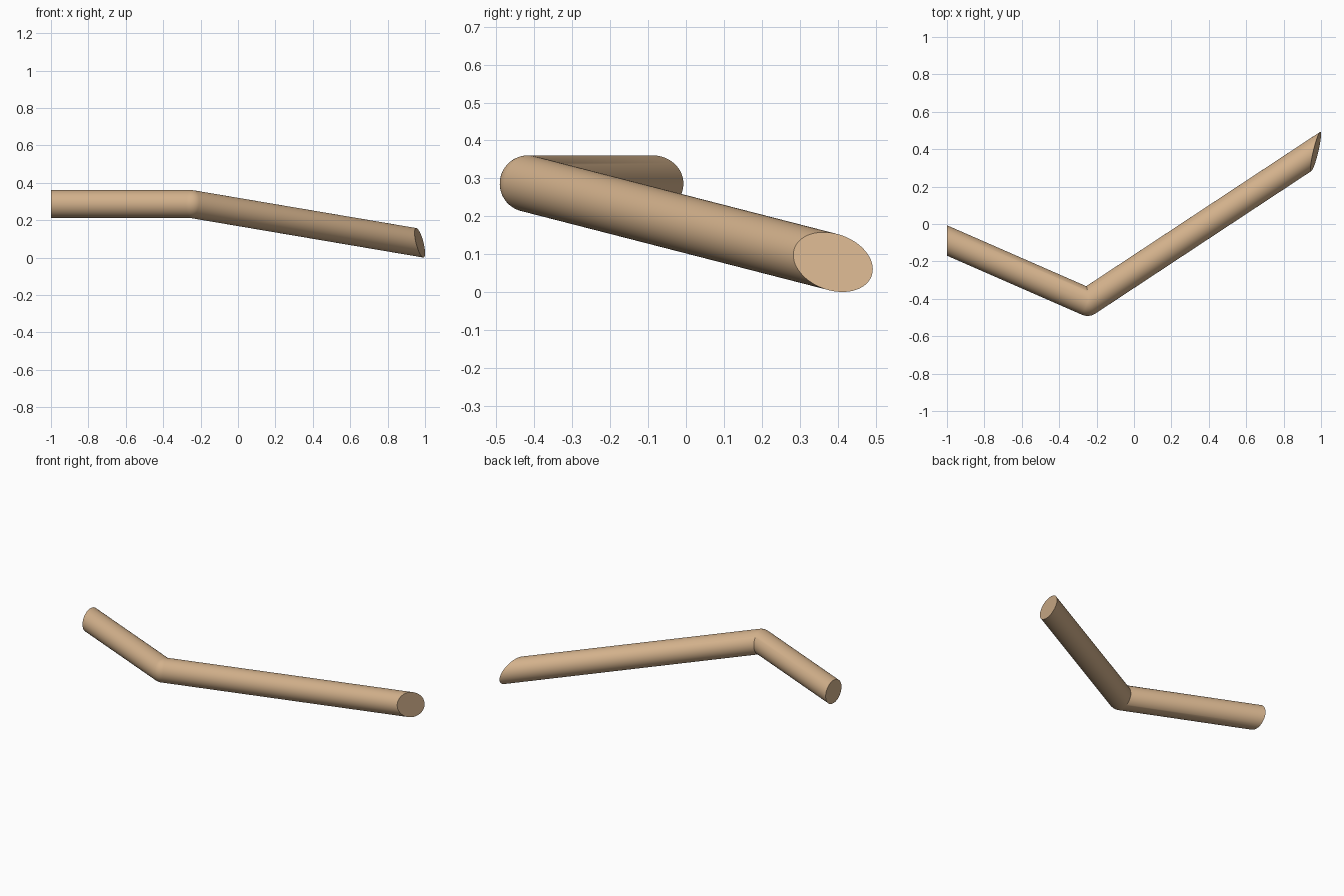
import bpy, bmesh, math
from mathutils import Vector

if "Cube" in bpy.data.objects:
    bpy.data.objects.remove(bpy.data.objects["Cube"])

R = 0.0745
SIDES = 64
BEND_STEPS = 12

start = Vector((-1.0, -0.088, 0.286))
bend = Vector((-0.248, -0.417, 0.286))
end = Vector((0.972, 0.388, 0.079))
start_cut = Vector((1, 0, 0))              # normals of the slanted end cuts
end_cut = Vector((1, -0.20, 0.18))

d1 = (bend - start).normalized()
d2 = (end - bend).normalized()
hinge = d1.cross(d2).normalized()
angles = [2 * math.pi * i / SIDES for i in range(SIDES)]


def slide(p, axis, normal):
    """Slide an offset along the tube axis onto a cutting plane."""
    return p - axis * (p.dot(normal) / axis.dot(normal))


def offset(axis, t):
    return R * (math.cos(t) * hinge + math.sin(t) * hinge.cross(axis))


def cut_ring(centre, axis, normal):
    return [centre + slide(offset(axis, t), axis, normal) for t in angles]


def bend_ring(axis):
    # crease on the inner side, ball-shaped elbow on the outer side
    return [bend + (slide(offset(d1, t), d1, d1 + d2) if math.sin(t) > 0
                    else offset(axis, t)) for t in angles]


# Rings along the bent rod
rings = [cut_ring(start, d1, start_cut)]
rings += [bend_ring(d1.slerp(d2, k / BEND_STEPS)) for k in range(BEND_STEPS + 1)]
rings.append(cut_ring(end, d2, end_cut))

# Skin and caps
bm = bmesh.new()
loops = [[bm.verts.new(p) for p in ring] for ring in rings]
for a, b in zip(loops, loops[1:]):
    for i in range(SIDES):
        j = (i + 1) % SIDES
        bm.faces.new((a[i], a[j], b[j], b[i]))
bm.faces.new(loops[0])
bm.faces.new(loops[-1])
bmesh.ops.remove_doubles(bm, verts=bm.verts, dist=1e-5)
bmesh.ops.recalc_face_normals(bm, faces=bm.faces)
mesh = bpy.data.meshes.new("bent_rod")
bm.to_mesh(mesh)
bm.free()

rod = bpy.data.objects.new("bent_rod", mesh)
bpy.context.collection.objects.link(rod)
mat = bpy.data.materials.new("tan")
mat.diffuse_color = (0.65, 0.44, 0.26, 1)
mat.use_nodes = True
mat.node_tree.nodes["Principled BSDF"].inputs["Base Color"].default_value = mat.diffuse_color
mesh.materials.append(mat)

bpy.context.view_layer.objects.active = rod
rod.select_set(True)
bpy.ops.object.shade_smooth_by_angle(angle=math.radians(30))
